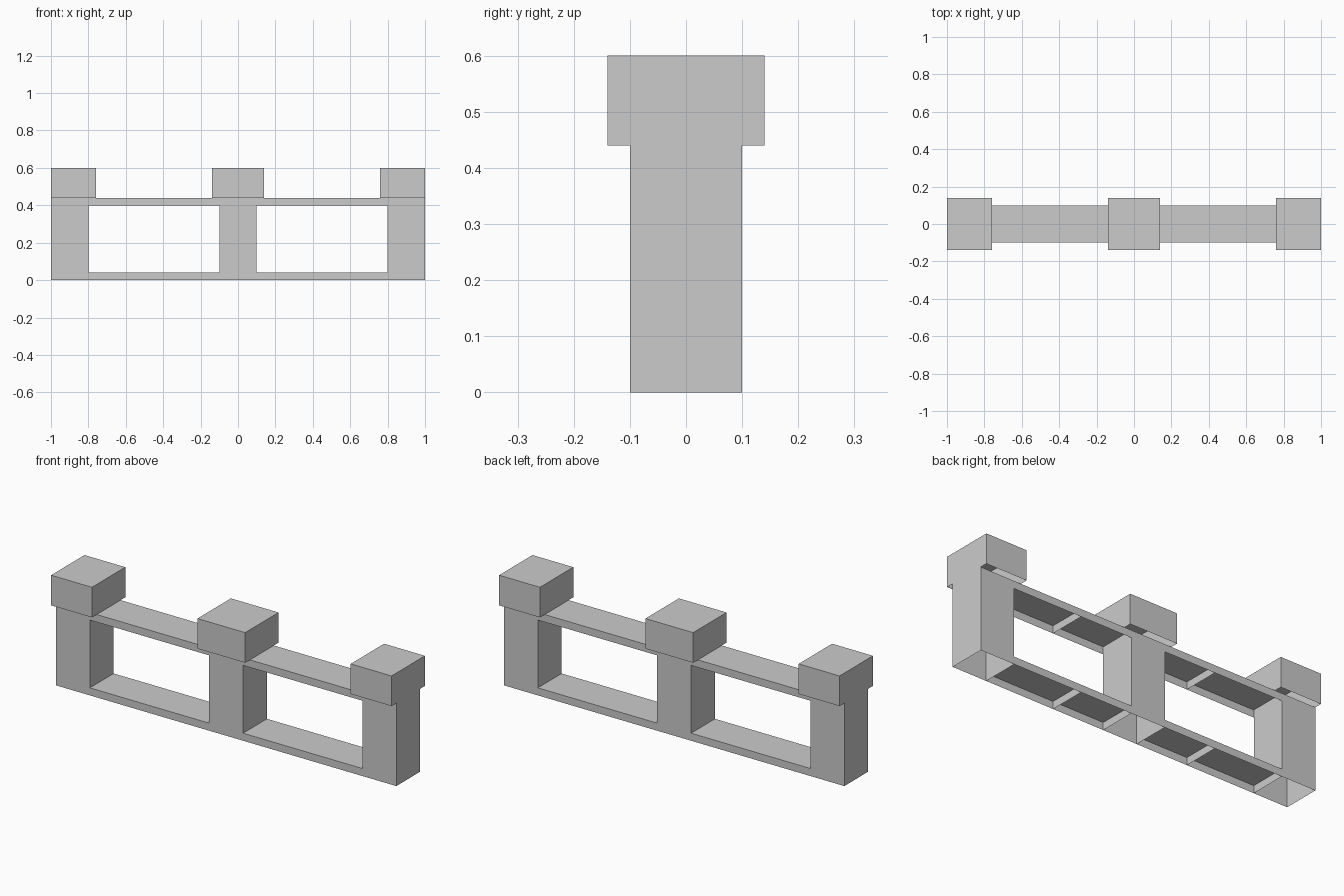
import bpy, bmesh
from mathutils import Matrix, Vector

if "Cube" in bpy.data.objects:
    bpy.data.objects.remove(bpy.data.objects["Cube"])


def shell(name, x, y, z, open_sides=((0, 0, -1),), mirrored=False):
    """Thin box spanning the given ranges, with the listed sides left open."""
    bm = bmesh.new()
    size = [b - a for a, b in (x, y, z)]
    mid = [(a + b) / 2 for a, b in (x, y, z)]
    bmesh.ops.create_cube(bm, size=1, matrix=Matrix.LocRotScale(mid, None, size))
    bm.normal_update()
    gone = [f for f in bm.faces if any(f.normal.dot(Vector(d)) > 0.9 for d in open_sides)]
    bmesh.ops.delete(bm, geom=gone, context='FACES_ONLY')
    mesh = bpy.data.meshes.new(name)
    bm.to_mesh(mesh)
    bm.free()
    ob = bpy.data.objects.new(name, mesh)
    bpy.context.collection.objects.link(ob)
    if mirrored:
        ob.modifiers.new("mirror", 'MIRROR').use_mirror_merge = False
    return ob


DOWN, LEFT, RIGHT = (0, 0, -1), (-1, 0, 0), (1, 0, 0)
DEPTH, CAP_DEPTH = (-0.1, 0.1), (-0.14, 0.14)

# Hollow posts, open underneath
shell("end_post", (0.8, 1.0), DEPTH, (0, 0.44), mirrored=True)
shell("middle_post", (-0.1, 0.1), DEPTH, (0, 0.44))

# Overhanging hollow caps
shell("end_cap", (0.76, 1.0), CAP_DEPTH, (0.44, 0.6), mirrored=True)
shell("middle_cap", (-0.14, 0.14), CAP_DEPTH, (0.44, 0.6))

# Channel rails between the posts, each bay divided by one cross rib
for name, z in (("bottom_rail", 0.0), ("top_rail", 0.4)):
    span = (z, z + 0.04)
    shell(name + "_inner", (0.1, 0.4), DEPTH, span, (DOWN, LEFT), True)
    shell(name + "_outer", (0.4, 0.8), DEPTH, span, (DOWN, LEFT, RIGHT), True)
